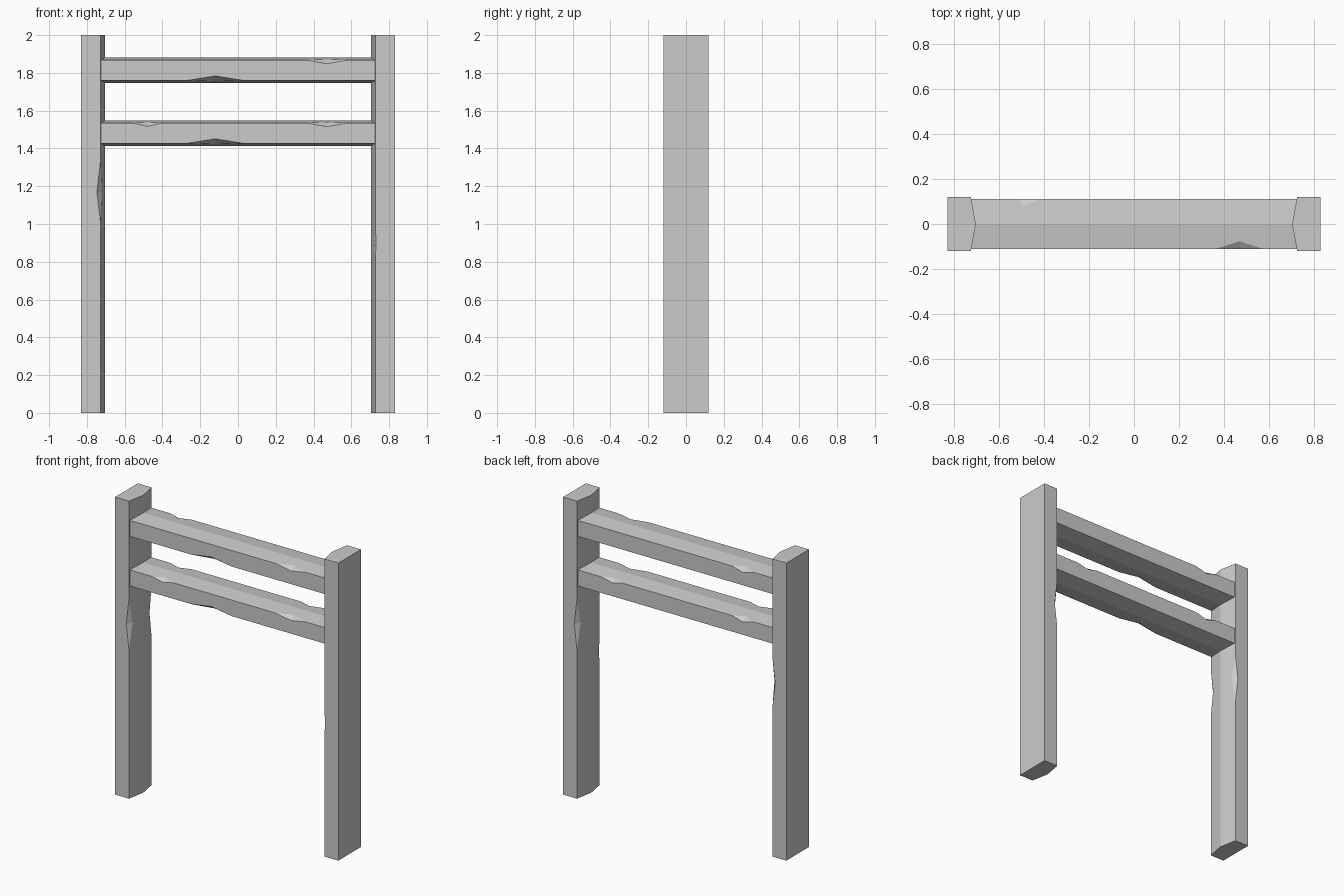
import bpy, bmesh
from mathutils import Vector

cube = bpy.data.objects.get("Cube")
if cube:
    bpy.data.objects.remove(cube, do_unlink=True)

grey = bpy.data.materials.new("plain_grey")
grey.use_nodes = True
colour = (0.6, 0.6, 0.6, 1)
grey.diffuse_color = colour
grey.node_tree.nodes["Principled BSDF"].inputs["Base Color"].default_value = colour


def chipped_bar(name, profile, start, end, chips, place):
    """Loft a profile from start to end, knocking triangular chips out of its corners.
    Each chip: corner index, centre, half width, depth toward previous and next corner."""
    stations = {start, end}
    for corner, centre, half, back, ahead in chips:
        stations.update((centre - half, centre, centre + half))
    points = [Vector(p) for p in profile]
    count = len(points)
    bm = bmesh.new()
    rings = []
    for t in sorted(stations):
        ring = []
        for i, p in enumerate(points):
            before = (points[i - 1] - p).normalized()
            after = (points[(i + 1) % count] - p).normalized()
            a, b = p.copy(), p.copy()
            for corner, centre, half, back, ahead in chips:
                if corner == i:
                    fade = max(0, 1 - abs(t - centre) / half)
                    a += before * back * fade
                    b += after * ahead * fade
            ring += [bm.verts.new(place(a, t)), bm.verts.new(place(b, t))]
        rings.append(ring)
    size = count * 2
    for r, s in zip(rings, rings[1:]):
        for i in range(size):
            j = (i + 1) % size
            bm.faces.new((r[i], r[j], s[j], s[i]))
    bm.faces.new(rings[0])
    bm.faces.new(rings[-1])
    bmesh.ops.remove_doubles(bm, verts=bm.verts, dist=0.0001)
    bmesh.ops.dissolve_limit(bm, angle_limit=0.002, verts=bm.verts, edges=bm.edges)
    bmesh.ops.recalc_face_normals(bm, faces=bm.faces)
    mesh = bpy.data.meshes.new(name)
    bm.to_mesh(mesh)
    bm.free()
    mesh.materials.append(grey)
    obj = bpy.data.objects.new(name, mesh)
    bpy.context.collection.objects.link(obj)
    return obj


# Upright posts with a shallow ridge on the inner side
post_profile = [(0.83, -0.12), (0.727, -0.12), (0.705, 0), (0.727, 0.12), (0.83, 0.12)]
post_chips = {
    "right_post": (-1, [(1, 1.17, 0.17, 0.02, 0.03), (3, 1.17, 0.17, 0.03, 0.02)]),
    "left_post": (1, [(1, 0.9, 0.08, 0.005, 0.02), (3, 1.17, 0.17, 0.03, 0.02)]),
}
for name, (side, chips) in post_chips.items():
    chipped_bar(name, post_profile, 0, 2, chips,
                lambda p, t, s=side: (s * p.x, p.y, t))

# Cross rails, ridged along top and bottom
shared_chips = [
    (0, -0.12, 0.15, 0.04, 0.024),   # front lower edge
    (1, 0.47, 0.11, 0.02, 0.035),    # front upper edge
    (3, -0.5, 0.08, 0.035, 0.022),   # back upper edge
]
extra_chips = [(1, -0.48, 0.08, 0.018, 0.03), (3, 0.47, 0.08, 0.03, 0.018)]
for name, middle, chips in (("upper_rail", 1.814, shared_chips),
                            ("lower_rail", 1.481, shared_chips + extra_chips)):
    rail_profile = [(-0.112, middle - 0.054), (-0.112, middle + 0.054),
                    (0, middle + 0.067), (0.112, middle + 0.054),
                    (0.112, middle - 0.054), (0, middle - 0.067)]
    chipped_bar(name, rail_profile, -0.735, 0.735, chips,
                lambda p, t: (t, p.x, p.y))
